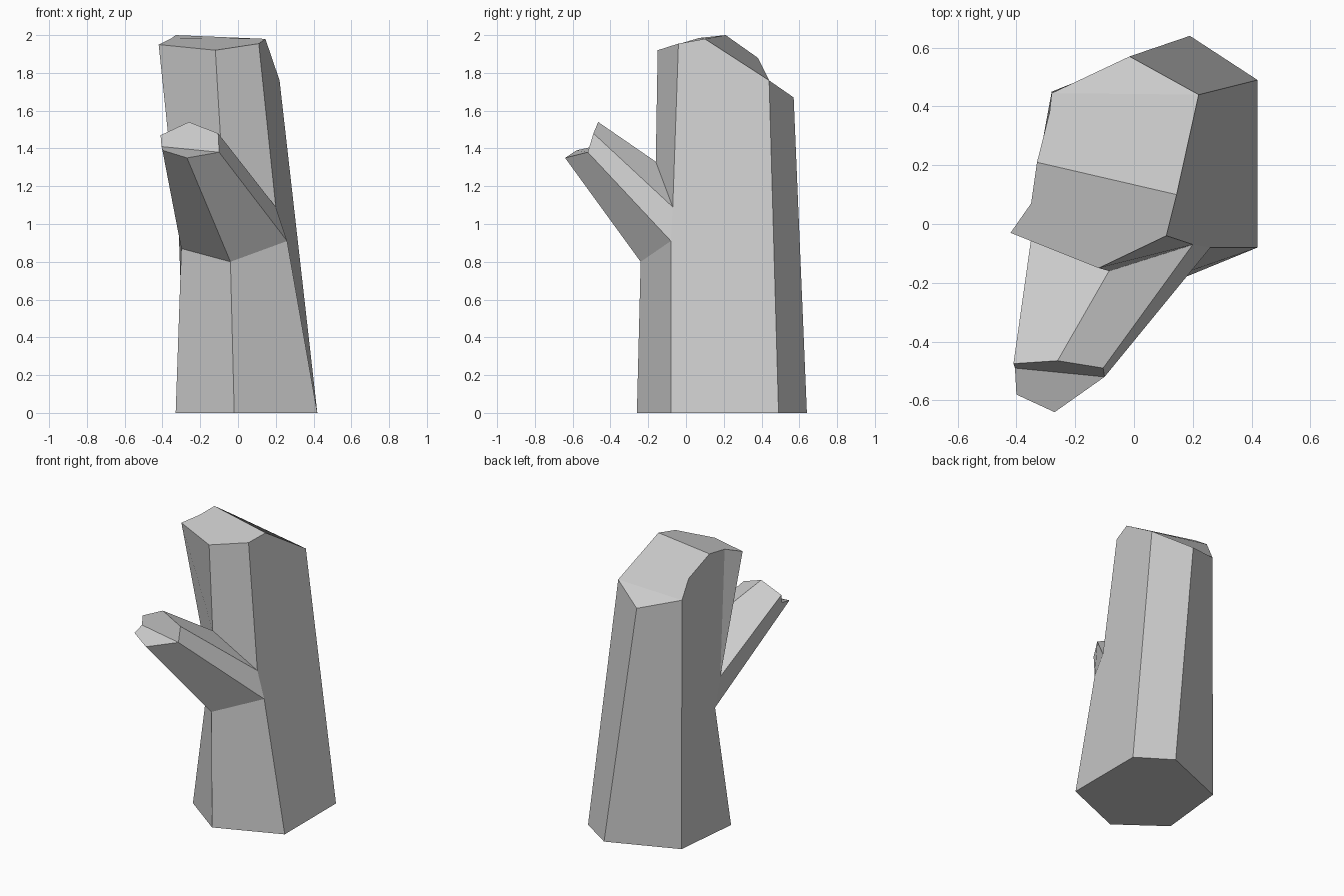
import bpy, bmesh

if "Cube" in bpy.data.objects:
    bpy.data.objects.remove(bpy.data.objects["Cube"])

bm = bmesh.new()


def ring(*points):
    return [bm.verts.new(p) for p in points]


def face(*verts):
    bm.faces.new(verts)


def strip(lower, upper):
    """Quads between two rows of equal length."""
    for i in range(len(lower) - 1):
        face(lower[i], lower[i + 1], upper[i + 1], upper[i])


# six-sided foot: front row (right to left) and back row (right to left)
foot_front = ring((.42, -.08, 0), (-.02, -.26, 0), (-.33, -.03, 0))
foot_back = ring((.42, .49, 0), (.19, .64, 0), (-.28, .45, 0))

# underside of the branch root, and the crotch above the branch
root = ring((.26, -.08, .91), (-.04, -.24, .80), (-.30, .105, .87))
crotch = ring((.20, -.07, 1.09), (-.085, -.16, 1.33), (-.33, .09, 1.09))

# cut top: front lip, ridge, and back rim
lip = ring((.11, -.04, 1.955), (-.12, -.15, 1.92), (-.42, -.03, 1.95))
ridge = ring((.145, .10, 1.98), (-.33, .21, 2.0))
rim = ring((.22, .44, 1.76), (-.015, .57, 1.67), (-.28, .445, 1.75))
notch, shoulder = ring((-.35, .07, 1.985), (-.287, .38, 1.88))

# branch end: upper and lower rows, plus the crease point on the left
tip_up = ring((-.105, -.49, 1.48), (-.26, -.465, 1.54), (-.41, -.475, 1.47))
tip_low = ring((-.10, -.52, 1.38), (-.27, -.64, 1.35), (-.40, -.58, 1.39))
crease, = ring((-.405, -.49, 1.41))

# trunk walls
strip(foot_front, root)
strip(crotch, lip)
strip(foot_back, rim)
face(foot_front[0], root[0], crotch[0], lip[0], ridge[0], rim[0], foot_back[0])
face(foot_front[2], root[2], crotch[2], notch, ridge[1], shoulder, rim[2], foot_back[2])
face(crotch[2], lip[2], notch)
face(*foot_front, *reversed(foot_back))

# cut top of the trunk
face(*lip, notch, ridge[1], ridge[0])
face(ridge[0], ridge[1], shoulder, rim[2], rim[0])
face(*rim)

# branch walls and creased end
strip(root, tip_low)
strip(crotch, tip_up)
face(root[0], crotch[0], tip_up[0], tip_low[0])
face(root[2], crotch[2], tip_up[2], crease, tip_low[2])
face(*tip_up, crease, tip_low[0])
face(*tip_low, crease)

bmesh.ops.recalc_face_normals(bm, faces=bm.faces)
mesh = bpy.data.meshes.new("tree_stump")
bm.to_mesh(mesh)
bm.free()
stump = bpy.data.objects.new("tree_stump", mesh)
bpy.context.collection.objects.link(stump)
